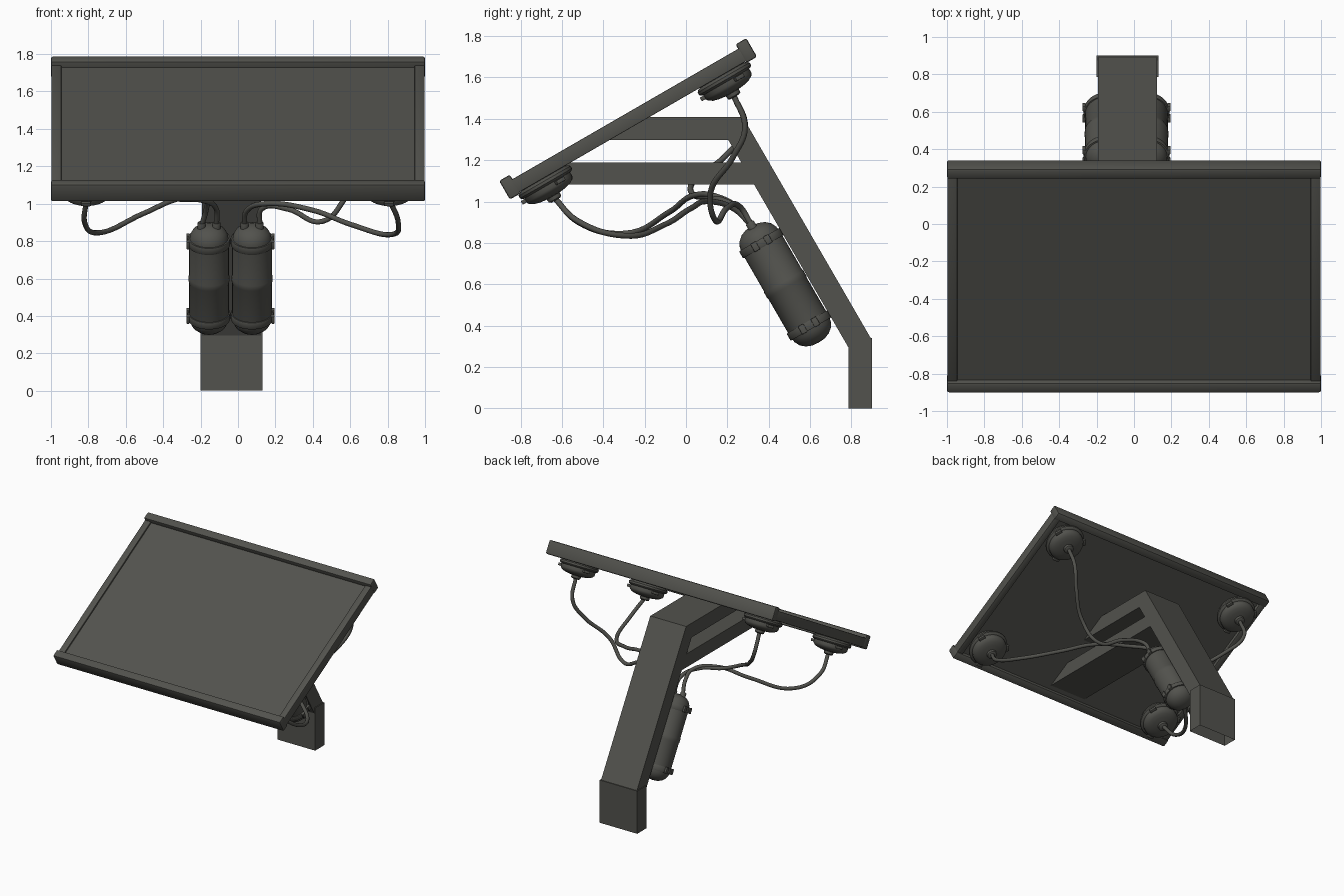
import bpy, bmesh, math
from mathutils import Matrix, Vector

if "Cube" in bpy.data.objects:
    bpy.data.objects.remove(bpy.data.objects["Cube"])

grey = bpy.data.materials.new("dark_grey")
grey.diffuse_color = (0.085, 0.085, 0.075, 1)
grey.use_nodes = True
grey.node_tree.nodes["Principled BSDF"].inputs["Base Color"].default_value = grey.diffuse_color

TILT = Matrix.Rotation(math.radians(30), 4, 'X')
PANEL = Matrix.Translation((0, -0.28, 1.40)) @ TILT      # panel plane


def finish(bm, name, matrix=Matrix(), smooth=False):
    bmesh.ops.recalc_face_normals(bm, faces=bm.faces)
    me = bpy.data.meshes.new(name)
    bm.to_mesh(me)
    bm.free()
    me.materials.append(grey)
    ob = bpy.data.objects.new(name, me)
    ob.matrix_world = matrix
    bpy.context.collection.objects.link(ob)
    if smooth:
        bpy.ops.object.select_all(action='DESELECT')
        ob.select_set(True)
        bpy.context.view_layer.objects.active = ob
        bpy.ops.object.shade_smooth_by_angle(angle=math.radians(35))
    return ob


def box(name, lo, hi, matrix=Matrix(), bevel=0, open_bottom=False):
    lo, hi = Vector(lo), Vector(hi)
    bm = bmesh.new()
    bmesh.ops.create_cube(bm, size=1)
    for v in bm.verts:
        v.co = (lo + hi) / 2 + Vector(a * b for a, b in zip(v.co, hi - lo))
    if bevel:
        bmesh.ops.bevel(bm, geom=bm.edges[:], offset=bevel, segments=2,
                        profile=0.5, affect='EDGES')
    if open_bottom:
        low = [f for f in bm.faces if f.calc_center_median().z < lo.z + 1e-4]
        bmesh.ops.delete(bm, geom=low, context='FACES_ONLY')
    return finish(bm, name, matrix, bool(bevel))


def extrude(name, outline, x0, x1):
    # outline in (y, z), swept along x
    bm = bmesh.new()
    f = bm.faces.new([bm.verts.new((x0, y, z)) for y, z in outline])
    r = bmesh.ops.extrude_face_region(bm, geom=[f])
    for v in r['geom']:
        if isinstance(v, bmesh.types.BMVert):
            v.co.x = x1
    return finish(bm, name)


def lathe(name, profile, matrix, steps=40):
    # profile in (radius, height), ends on the axis
    bm = bmesh.new()
    vs = [bm.verts.new((r, 0, z)) for r, z in profile]
    es = [bm.edges.new(p) for p in zip(vs, vs[1:])]
    bmesh.ops.spin(bm, geom=vs + es, axis=(0, 0, 1), cent=(0, 0, 0),
                   steps=steps, angle=math.tau)
    bmesh.ops.remove_doubles(bm, verts=bm.verts, dist=1e-5)
    return finish(bm, name, matrix, True)


def hose(name, points):
    cu = bpy.data.curves.new(name, 'CURVE')
    cu.dimensions = '3D'
    cu.bevel_depth = 0.014
    cu.bevel_resolution = 3
    cu.resolution_u = 8
    sp = cu.splines.new('BEZIER')
    sp.bezier_points.add(len(points) - 1)
    for bp, p in zip(sp.bezier_points, points):
        bp.co = p
        bp.handle_left_type = bp.handle_right_type = 'AUTO'
    cu.materials.append(grey)
    bpy.context.collection.objects.link(bpy.data.objects.new(name, cu))


# Tilted panel: sheet, side rails, end rails
box("panel_sheet", (-0.95, -0.64, -0.02), (0.95, 0.64, 0.015), PANEL)
for s, side in ((-1, "left"), (1, "right")):
    xs = sorted((s * 0.945, s * 0.997))
    box("side_rail_" + side, (xs[0], -0.64, -0.044), (xs[1], 0.64, 0.027), PANEL, 0.004)
for s, side in ((-1, "lower"), (1, "upper")):
    us = sorted((s * 0.63, s * 0.69))
    box("end_rail_" + side, (-1, us[0], -0.052), (1, us[1], 0.052), PANEL, 0.01)

# Stand: base sleeve, bent arm, second strut
box("base_post", (-0.2, 0.785, 0), (0.13, 0.9, 0.34), open_bottom=True)
extrude("bent_arm", [(-0.22, 1.41), (0.274, 1.41), (0.895, 0.337), (0.787, 0.292),
                     (0.205, 1.297), (-0.418, 1.297)], -0.193, 0.123)
extrude("lower_strut", [(-0.604, 1.19), (0.275, 1.19), (0.337, 1.083), (-0.789, 1.083)],
        -0.193, 0.123)

# Round sensor pods under the four panel corners
POD = [(0, -0.025), (0.125, -0.025), (0.125, -0.045), (0.138, -0.05), (0.145, -0.058),
       (0.145, -0.072), (0.138, -0.08), (0.128, -0.083), (0.128, -0.105), (0.12, -0.118),
       (0.1, -0.13), (0.07, -0.138), (0.036, -0.142), (0.034, -0.16), (0.024, -0.166),
       (0, -0.166)]
for sx, a in ((-1, "left"), (1, "right")):
    for su, b in ((-1, "lower"), (1, "upper")):
        m = PANEL @ Matrix.Translation((sx * 0.81, su * 0.5, 0))
        lathe(f"pod_{b}_{a}", POD, m)
        for k in range(3):
            box(f"pod_clip_{b}_{a}_{k}", (0.12, -0.025, -0.105), (0.148, 0.025, -0.085),
                m @ Matrix.Rotation(math.tau * k / 3 + 0.5, 4, 'Z'), 0.003)

# Twin tanks with bands, clips and hose fittings
half = [(0, 0.325), (0.035, 0.322), (0.065, 0.31), (0.088, 0.29), (0.101, 0.265), (0.106, 0.235),
        (0.106, 0.022), (0.109, 0.014)]
TANK = half + [(r, -z) for r, z in reversed(half)]
BAND = [(0.1, -0.02), (0.112, -0.02), (0.114, -0.016), (0.114, 0.016), (0.112, 0.02), (0.1, 0.02)]
FIT = [(0, -0.03), (0.022, -0.03), (0.022, 0.018), (0.018, 0.024), (0, 0.024)]
for x, s, side in ((-0.155, -1, "left"), (0.075, 1, "right")):
    m = Matrix.Translation((x, 0.48, 0.60)) @ TILT
    lathe("tank_" + side, TANK, m)
    for h, b in ((-0.23, "lower"), (0.23, "upper")):
        lathe(f"tank_band_{b}_{side}", BAND, m @ Matrix.Translation((0, 0, h)))
        xs = sorted((s * 0.104, s * 0.12))
        for y in (-0.035, 0.035):
            box(f"band_clip_{b}_{side}", (xs[0], y - 0.015, h - 0.022),
                (xs[1], y + 0.015, h + 0.022), m, 0.003)
    for dx in (-0.04, 0.04):
        lathe("tank_fitting_" + side, FIT, m @ Matrix.Translation((dx, 0, 0.322)), 16)

# Hoses from pods to tanks
hose("hose_lower_right", [(0.81, -0.638, 1.02), (0.855, -0.53, 0.91), (0.82, -0.3, 0.835),
                          (0.6, -0.1, 0.89), (0.4, 0.02, 0.965), (0.15, 0.12, 1.0),
                          (0.045, 0.24, 0.96), (0.035, 0.32, 0.88)])
hose("hose_lower_left", [(-0.81, -0.638, 1.02), (-0.82, -0.52, 0.9), (-0.74, -0.3, 0.845),
                         (-0.5, -0.08, 0.95), (-0.3, 0.04, 1.03), (-0.17, 0.16, 1.02),
                         (-0.17, 0.25, 0.97), (-0.195, 0.32, 0.88)])
hose("hose_upper_right", [(0.81, 0.228, 1.52), (0.8, 0.285, 1.36), (0.74, 0.23, 1.22),
                          (0.59, 0.12, 1.05), (0.45, 0.145, 0.905), (0.27, 0.2, 0.97),
                          (0.13, 0.26, 0.975), (0.115, 0.32, 0.88)])
hose("hose_upper_left", [(-0.81, 0.228, 1.52), (-0.8, 0.285, 1.36), (-0.7, 0.2, 1.23),
                         (-0.5, 0.03, 1.09), (-0.35, 0.04, 1.03), (-0.2, 0.12, 1.02),
                         (-0.12, 0.23, 0.98), (-0.115, 0.32, 0.88)])
